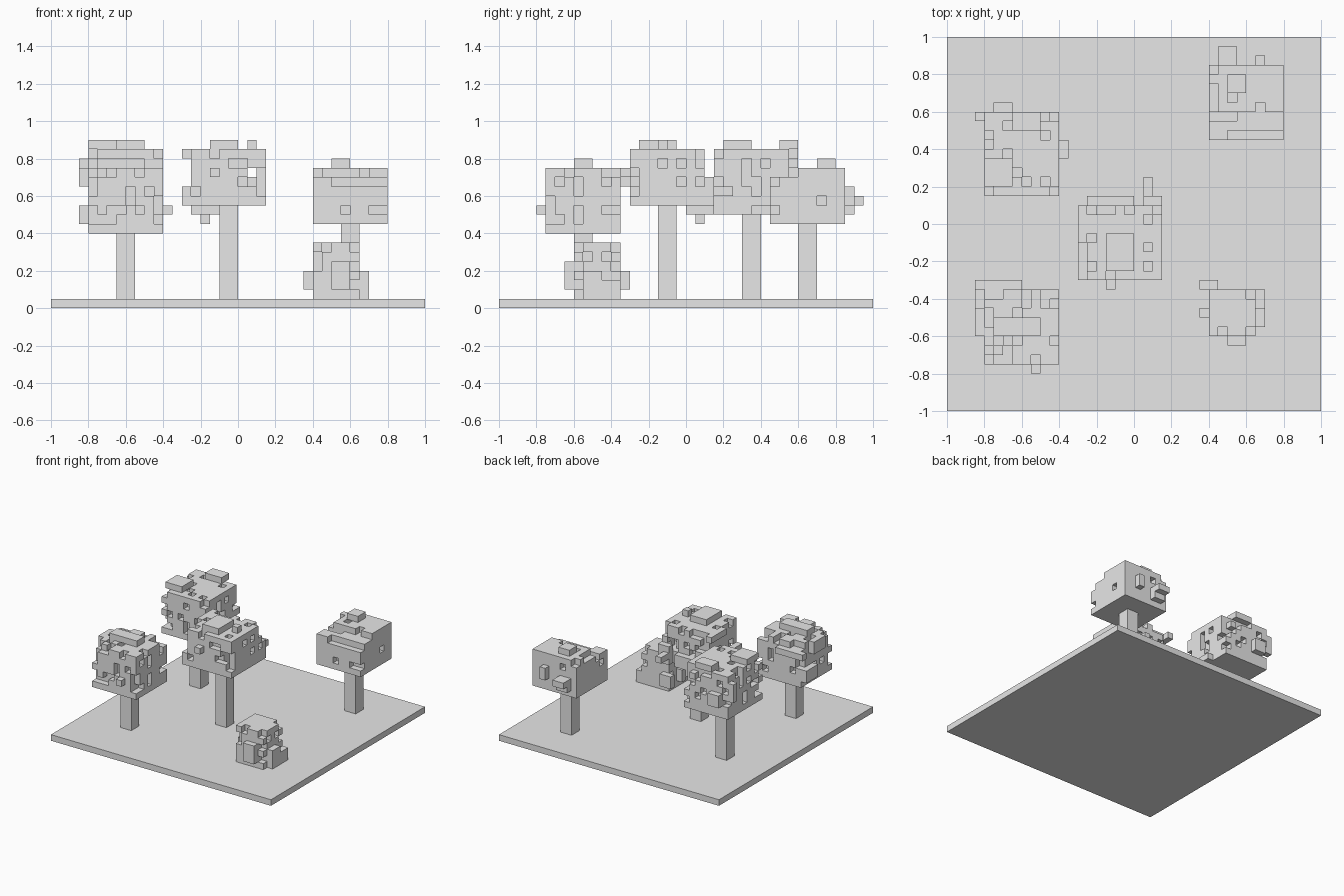
import bpy
import bmesh
import random
from mathutils import Vector

UNIT = 0.05  # edge length of one block

cube = bpy.data.objects.get("Cube")
if cube:
    bpy.data.objects.remove(cube, do_unlink=True)

# single plain colour
grey = bpy.data.materials.new("plain grey")
grey.use_nodes = True
grey.diffuse_color = (0.8, 0.8, 0.8, 1)
grey.node_tree.nodes["Principled BSDF"].inputs["Base Color"].default_value = (0.8, 0.8, 0.8, 1)

AXES = [Vector(v) for v in ((1, 0, 0), (0, 1, 0), (0, 0, 1))]
SIDES = [(a, s) for a in range(3) for s in (0, 1)]


def cells(x0, x1, y0, y1, z0, z1):
    """All block positions in a box, in block units."""
    return {(x, y, z) for x in range(x0, x1) for y in range(y0, y1) for z in range(z0, z1)}


def neighbour(c, axis, side):
    n = list(c)
    n[axis] += 1 if side else -1
    return tuple(n)


def build(name, blocks):
    """Skin a set of blocks with only its exposed faces."""
    bm = bmesh.new()
    for c in sorted(blocks):
        for axis, side in SIDES:
            if neighbour(c, axis, side) in blocks:
                continue
            u, v = AXES[(axis + 1) % 3], AXES[(axis + 2) % 3]
            o = Vector(c) + AXES[axis] * side
            ring = [o, o + u, o + u + v, o + v]
            if not side:
                ring.reverse()
            bm.faces.new([bm.verts.new(p * UNIT) for p in ring])
    bmesh.ops.remove_doubles(bm, verts=bm.verts, dist=UNIT / 100)
    mesh = bpy.data.meshes.new(name)
    bm.to_mesh(mesh)
    bm.free()
    mesh.materials.append(grey)
    obj = bpy.data.objects.new(name, mesh)
    bpy.context.collection.objects.link(obj)


def box(name, x0, x1, y0, y1, z0, z1):
    """A plain box, in block units."""
    bpy.ops.mesh.primitive_cube_add(size=1)
    obj = bpy.context.object
    obj.name = name
    obj.location = Vector((x0 + x1, y0 + y1, z0 + z1)) * UNIT / 2
    obj.scale = Vector((x1 - x0, y1 - y0, z1 - z0)) * UNIT
    obj.data.materials.append(grey)


def foliage(name, core, bumps, cuts=(), seed=1, wear=1.0):
    """Block-shaped leaves: a worn core with a flat bottom, cuts and bumps."""
    rng = random.Random(seed)
    blocks = cells(*core)
    bottom = core[4]
    for cut in cuts:
        blocks -= cells(*cut)
    worn = set()
    for c in sorted(blocks):
        bare = sum(neighbour(c, a, s) not in blocks for a, s in SIDES)
        chance = (0, 0.17, 0.36, 0.55)[min(bare, 3)] * wear
        if c[2] > bottom and rng.random() < chance:
            worn.add(c)
    blocks -= worn
    for bump in bumps:
        blocks |= cells(*bump)
    build(name, blocks)


# ground slab
box("ground", -20, 20, -20, 20, 0, 1)

# trunks
box("front_right_trunk", -13, -11, -12, -10, 1, 8)
box("back_right_trunk", -13, -11, 6, 8, 1, 10)
box("middle_trunk", -2, 0, -3, -1, 1, 11)
box("back_left_trunk", 11, 13, 12, 14, 1, 9)

# front right tree
foliage("front_right_leaves", (-16, -8, -15, -7, 8, 15), [
    (-15, -10, -12, -10, 15, 16),
    (-17, -16, -12, -9, 13, 15),
    (-17, -16, -10, -7, 9, 11),
    (-17, -12, -7, -6, 13, 14),
    (-11, -10, -16, -15, 10, 11),
], seed=4)

# back right tree
foliage("back_right_leaves", (-16, -8, 3, 12, 10, 17), [
    (-13, -10, 10, 12, 17, 18),
    (-16, -13, 4, 7, 17, 18),
    (-17, -16, 11, 12, 13, 16),
    (-15, -13, 12, 13, 12, 14),
    (-8, -7, 7, 9, 10, 11),
], seed=7)

# middle tree, with a gap right through it
foliage("middle_leaves", (-5, 3, -6, 2, 11, 17), [
    (-3, 0, -5, -1, 17, 18),
    (1, 2, -3, -2, 17, 18),
    (-6, -5, -2, 2, 16, 17),
    (-6, -5, -6, -2, 11, 13),
    (-5, 0, 2, 3, 11, 13),
    (1, 3, 2, 3, 11, 14),
    (1, 2, 3, 5, 12, 13),
    (-3, -2, -7, -6, 14, 15),
    (-5, -2, 0, 3, 10, 11),
    (-4, -3, 1, 2, 9, 10),
], cuts=[(1, 2, -6, 2, 13, 15)], seed=3)

# back left tree, stepped at the front
foliage("back_left_leaves", (8, 16, 9, 17, 9, 15), [
    (10, 12, 14, 16, 15, 16),
    (9, 10, 17, 19, 11, 12),
    (10, 11, 18, 19, 11, 12),
    (9, 11, 17, 18, 10, 12),
    (13, 14, 17, 18, 11, 13),
], cuts=[(8, 16, 9, 12, 14, 15), (10, 16, 9, 10, 13, 14)], seed=5, wear=0.7)

# low bush
foliage("bush", (8, 13, -12, -7, 1, 7), [
    (7, 8, -10, -9, 2, 4),
    (7, 9, -7, -6, 2, 4),
    (13, 14, -11, -9, 1, 4),
    (10, 12, -13, -12, 2, 5),
    (13, 14, -9, -7, 1, 3),
], seed=2, wear=0.6)
